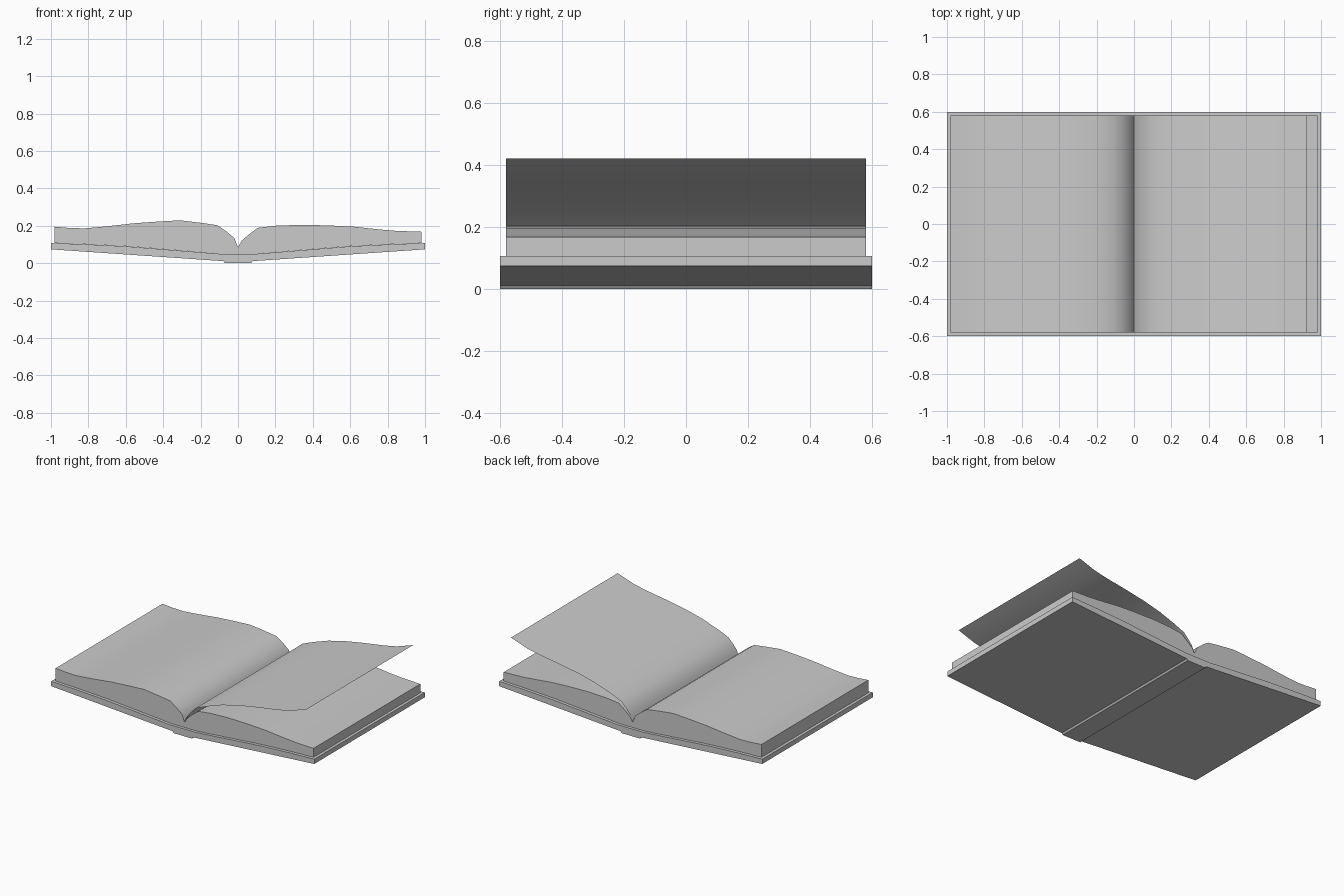
import bpy, bmesh, math

if "Cube" in bpy.data.objects:
    bpy.data.objects.remove(bpy.data.objects["Cube"])


def extrude_profile(name, profile, half_depth, closed=True):
    """Sweep an x-z profile along y; open profiles give a single sheet."""
    bm = bmesh.new()
    front = [bm.verts.new((x, -half_depth, z)) for x, z in profile]
    back = [bm.verts.new((x, half_depth, z)) for x, z in profile]
    n = len(profile)
    for i in range(n if closed else n - 1):
        j = (i + 1) % n
        bm.faces.new((front[i], front[j], back[j], back[i]))
    if closed:
        bm.faces.new(front[::-1])
        bm.faces.new(back)
        bmesh.ops.recalc_face_normals(bm, faces=bm.faces)
    mesh = bpy.data.meshes.new(name)
    bm.to_mesh(mesh)
    bm.free()
    mesh.polygons.foreach_set("use_smooth", [True] * len(mesh.polygons))
    mesh.set_sharp_from_angle(angle=math.radians(35))
    obj = bpy.data.objects.new(name, mesh)
    bpy.context.collection.objects.link(obj)
    return obj


def mirrored(half):
    """Complete a right-hand half profile with its left-hand mirror."""
    return [(-x, z) for x, z in reversed(half)] + half


# Cover: two slanted boards joined by a raised flat spine
cover_top = [(0.1, 0.05), (0.3, 0.066), (0.6, 0.09), (0.8, 0.1), (0.93, 0.105), (1.0, 0.107)]
cover_bottom = [(0.07, 0.0), (0.078, 0.011), (1.0, 0.074)]
extrude_profile("cover", mirrored(cover_top) + mirrored(cover_bottom)[::-1], 0.6)

# Page block: both wavy stacks meeting in the central gutter
block_top = [(-0.98, 0.195), (-0.9, 0.188), (-0.82, 0.186), (-0.7, 0.197),
             (-0.56, 0.213), (-0.42, 0.223), (-0.31, 0.229), (-0.2, 0.216),
             (-0.11, 0.203), (-0.06, 0.168), (-0.02, 0.135), (0, 0.085),
             (0.02, 0.12), (0.06, 0.155), (0.105, 0.189), (0.2, 0.2),
             (0.33, 0.205), (0.48, 0.202), (0.62, 0.195), (0.74, 0.182),
             (0.84, 0.173), (0.98, 0.168)]
block_bottom = mirrored([(x * 0.98, z) for x, z in cover_top])
extrude_profile("page_block", block_top + block_bottom[::-1], 0.58)

# Single page lifting off the right-hand stack
page = [(0, 0.085), (0.02, 0.135), (0.05, 0.17), (0.085, 0.205), (0.17, 0.24),
        (0.28, 0.278), (0.4, 0.308), (0.55, 0.335), (0.7, 0.358),
        (0.8, 0.378), (0.925, 0.42)]
extrude_profile("turning_page", page, 0.58, closed=False)
